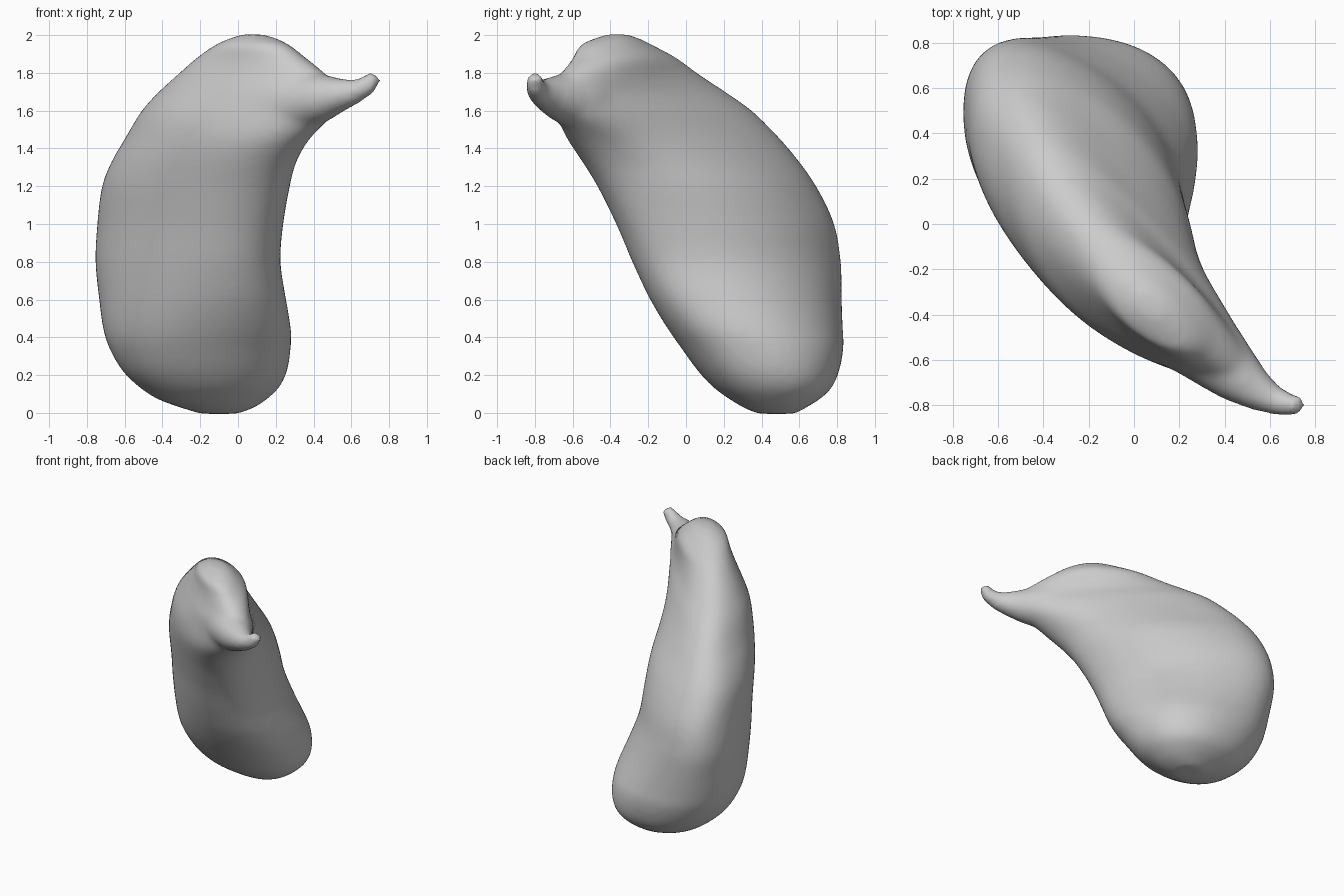
import bpy, bmesh, math
from mathutils import Vector

if "Cube" in bpy.data.objects:
    bpy.data.objects.remove(bpy.data.objects["Cube"])

N = 64
STEPS = 4

# Horizontal body sections: z, x min, x max, y min, y max, diagonal lean, taper to neck
SECTIONS = [
    (-0.005, -0.20, 0.00, 0.38, 0.58, 0.0, 0),
    (0.03, -0.31, 0.09, 0.30, 0.64, 0.0, 0),
    (0.07, -0.42, 0.15, 0.235, 0.705, 0.0, 0),
    (0.13, -0.515, 0.215, 0.15, 0.77, 0.0, 0),
    (0.22, -0.61, 0.26, 0.065, 0.81, -0.03, 0),
    (0.35, -0.685, 0.28, -0.03, 0.835, -0.10, 0),
    (0.45, -0.715, 0.28, -0.10, 0.83, -0.18, 0),
    (0.60, -0.735, 0.255, -0.19, 0.825, -0.30, 0),
    (0.80, -0.755, 0.225, -0.285, 0.82, -0.42, 0),
    (1.00, -0.745, 0.24, -0.37, 0.785, -0.48, 0),
    (1.20, -0.72, 0.275, -0.47, 0.69, -0.53, 0),
    (1.33, -0.67, 0.31, -0.55, 0.60, -0.59, 0.05),
    (1.45, -0.60, 0.38, -0.63, 0.50, -0.66, 0.15),
    (1.60, -0.51, 0.52, -0.70, 0.35, -0.76, 0.35),
    (1.70, -0.42, 0.55, -0.74, 0.21, -0.81, 0.35),
    (1.80, -0.31, 0.46, -0.66, 0.06, -0.76, 0.2),
    (1.88, -0.22, 0.36, -0.60, -0.05, -0.65, 0),
    (1.95, -0.12, 0.27, -0.56, -0.18, -0.55, 0),
    (1.985, -0.04, 0.20, -0.48, -0.25, -0.5, 0),
    (2.005, 0.02, 0.13, -0.42, -0.31, -0.4, 0),
]

# Neck and stem path: point, radius
STEM = [
    ((0.18, -0.43, 1.62), 0.19),
    ((0.36, -0.58, 1.655), 0.155),
    ((0.46, -0.675, 1.67), 0.122),
    ((0.54, -0.735, 1.685), 0.092),
    ((0.62, -0.78, 1.70), 0.066),
    ((0.69, -0.80, 1.735), 0.053),
    ((0.73, -0.80, 1.79), 0.042),
]


def smooth_between(rows):
    """Catmull-Rom interpolation of the section table."""
    out = []
    for i in range(len(rows) - 1):
        a, b = rows[max(i - 1, 0)], rows[i]
        c, d = rows[i + 1], rows[min(i + 2, len(rows) - 1)]
        for k in range(STEPS):
            t = k / STEPS
            row = []
            for q in range(len(b)):
                m0 = m1 = c[q] - b[q]
                if q:
                    dz = c[0] - b[0]
                    m0 = (c[q] - a[q]) / (c[0] - a[0]) * dz
                    m1 = (d[q] - b[q]) / (d[0] - b[0]) * dz
                row.append((2*t**3 - 3*t*t + 1) * b[q] + (t**3 - 2*t*t + t) * m0
                           + (3*t*t - 2*t**3) * c[q] + (t**3 - t*t) * m1)
            out.append(row)
    return out + [rows[-1]]


def fit(v, lo, hi):
    a, b = min(v), max(v)
    return [lo + (x - a) / (b - a) * (hi - lo) for x in v]


def section(z, x0, x1, y0, y1, lean, taper):
    """Leaning, slightly squared ellipse fitted into its x and y extents."""
    xs, ys = [], []
    for i in range(N):
        c, s = (math.copysign(abs(f(2 * math.pi * i / N)) ** 0.92, f(2 * math.pi * i / N))
                for f in (math.cos, math.sin))
        xs.append(c)
        ys.append(lean * c + math.sqrt(1 - lean * lean) * s * (1 - taper * c))
    return [(x, y, z) for x, y in zip(fit(xs, x0, x1), fit(ys, y0, y1))]


def stem_ring(i):
    p = [Vector(q) for q, _ in STEM]
    d = (p[min(i + 1, len(p) - 1)] - p[max(i - 1, 0)]).normalized()
    a = d.cross(Vector((0.6, 0.8, 0))).normalized()
    b = d.cross(a)
    r = STEM[i][1]
    return [p[i] + r * (a * math.cos(2 * math.pi * k / N) + b * math.sin(2 * math.pi * k / N))
            for k in range(N)]


def loft(bm, rings):
    vs = [[bm.verts.new(co) for co in ring] for ring in rings]
    faces = [bm.faces.new(vs[0][::-1]), bm.faces.new(vs[-1])]
    for lo, hi in zip(vs, vs[1:]):
        for i in range(N):
            j = (i + 1) % N
            faces.append(bm.faces.new((lo[i], lo[j], hi[j], hi[i])))
    bmesh.ops.recalc_face_normals(bm, faces=faces)


# Curved fruit body with its neck and stem
bm = bmesh.new()
loft(bm, [section(*s) for s in smooth_between(SECTIONS)])
loft(bm, [stem_ring(i) for i in range(len(STEM))])
mesh = bpy.data.meshes.new("fruit")
bm.to_mesh(mesh)
bm.free()
fruit = bpy.data.objects.new("fruit", mesh)
bpy.context.collection.objects.link(fruit)

# Fuse the two lofts into one soft skin
remesh = fruit.modifiers.new("fuse", 'REMESH')
remesh.mode = 'VOXEL'
remesh.voxel_size = 0.02
remesh.use_smooth_shade = True
smooth = fruit.modifiers.new("soften", 'SMOOTH')
smooth.factor = 0.5
smooth.iterations = 18
